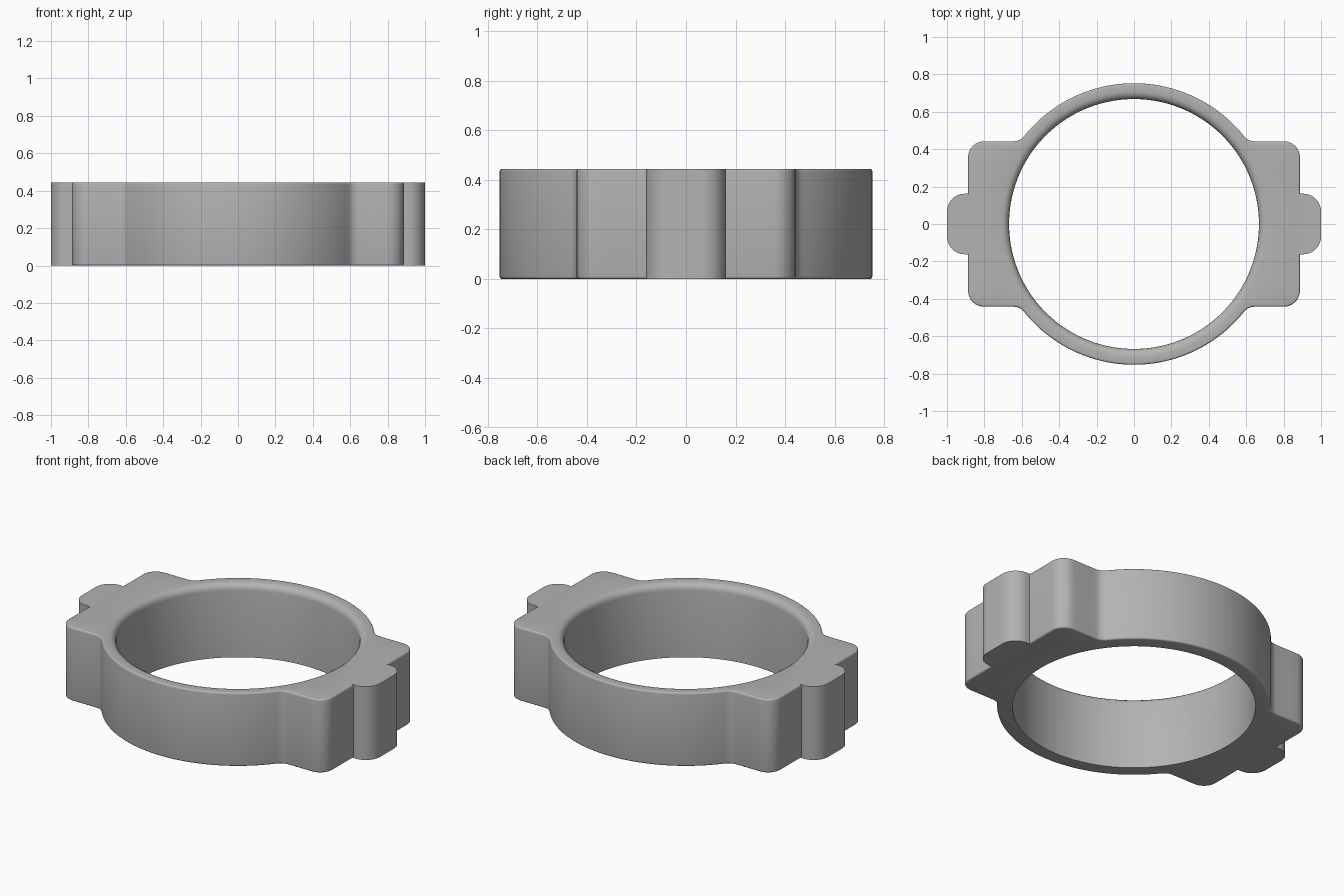
import bpy, bmesh
from math import sin, cos, pi, atan2, sqrt, radians

if "Cube" in bpy.data.objects:
    bpy.data.objects.remove(bpy.data.objects["Cube"])

H = 0.445            # height
R_OUT, R_IN = 0.7525, 0.668
BX, BY = 0.887, 0.442  # half size of the side blocks
TAB_Y, TAB_R = 0.162, 0.095
EDGE, RIM = 0.01, 0.04  # outer edge rounding, inner top rim rounding

grey = bpy.data.materials.new("grey")
grey.diffuse_color = (0.45, 0.45, 0.45, 1)
grey.use_nodes = True
grey.node_tree.nodes["Principled BSDF"].inputs["Base Color"].default_value = grey.diffuse_color


def arc(cx, cy, r, a0, a1, n):
    return [(cx + r * cos(a0 + (a1 - a0) * i / n),
             cy + r * sin(a0 + (a1 - a0) * i / n)) for i in range(n + 1)]


def line(p, q, n):
    """Points strictly between p and q."""
    return [(p[0] + (q[0] - p[0]) * i / n, p[1] + (q[1] - p[1]) * i / n)
            for i in range(1, n)]


def outline(d):
    """Ring with two rounded blocks, offset inwards by d, counter-clockwise."""
    r, bx, by = R_OUT - d, BX - d, BY - d
    f, c = 0.07 + d, 0.085 - d
    fx, fy = sqrt((r + f) ** 2 - (by + f) ** 2), by + f
    a = atan2(fy, fx)
    corner = arc(bx - c, by - c, c, 0, pi / 2, 8)
    fillet = arc(fx, fy, f, -pi / 2, a - pi, 6)
    right = corner + line(corner[-1], fillet[0], 4) + fillet
    left = [(-x, y) for x, y in reversed(right)]
    crown = arc(0, 0, r, a, pi - a, 40)[1:-1]
    side = line(left[-1], (left[-1][0], -left[-1][1]), 20)
    half = right + crown + left + side
    return half + [(-x, -y) for x, y in half]


def finish(bm, name):
    bmesh.ops.recalc_face_normals(bm, faces=bm.faces)
    me = bpy.data.meshes.new(name)
    bm.to_mesh(me)
    bm.free()
    me.materials.append(grey)
    ob = bpy.data.objects.new(name, me)
    bpy.context.collection.objects.link(ob)
    bpy.ops.object.select_all(action='DESELECT')
    ob.select_set(True)
    bpy.context.view_layer.objects.active = ob
    bpy.ops.object.shade_smooth_by_angle(angle=radians(32))
    return ob


# Ring body: closed cross-section swept round the outline
angles = [atan2(y, x) for x, y in outline(0)]
loops = []
steps = [i * pi / 8 for i in range(5)]
for t in steps:      # bottom outer edge
    loops.append((outline(EDGE * (1 - sin(t))), EDGE * (1 - cos(t))))
for t in steps:      # top outer edge
    loops.append((outline(EDGE * (1 - cos(t))), H - EDGE * (1 - sin(t))))
for t in steps:      # rounded inner rim
    r = R_IN + RIM * (1 - sin(t))
    loops.append(([(r * cos(a), r * sin(a)) for a in angles],
                  H - RIM * (1 - cos(t))))
loops.append(([(R_IN * cos(a), R_IN * sin(a)) for a in angles], 0))

bm = bmesh.new()
rings = [[bm.verts.new((x, y, z)) for x, y in pts] for pts, z in loops]
n = len(angles)
for k, ring in enumerate(rings):
    nxt = rings[(k + 1) % len(rings)]
    for i in range(n):
        j = (i + 1) % n
        bm.faces.new((ring[i], ring[j], nxt[j], nxt[i]))
finish(bm, "ring_body")

# Rounded side tabs with sharp top and bottom edges
for name, s in (("right_tab", 1), ("left_tab", -1)):
    cx, cy = 1 - TAB_R, TAB_Y - TAB_R
    pts = [(BX - EDGE, -TAB_Y)] + arc(cx, -cy, TAB_R, -pi / 2, 0, 10) \
        + arc(cx, cy, TAB_R, 0, pi / 2, 10) + [(BX - EDGE, TAB_Y)]
    bm = bmesh.new()
    base = bm.faces.new([bm.verts.new((s * x, y, 0)) for x, y in pts])
    ext = bmesh.ops.extrude_face_region(bm, geom=[base], use_keep_orig=True)
    for v in ext["geom"]:
        if isinstance(v, bmesh.types.BMVert):
            v.co.z = H
    finish(bm, name)
